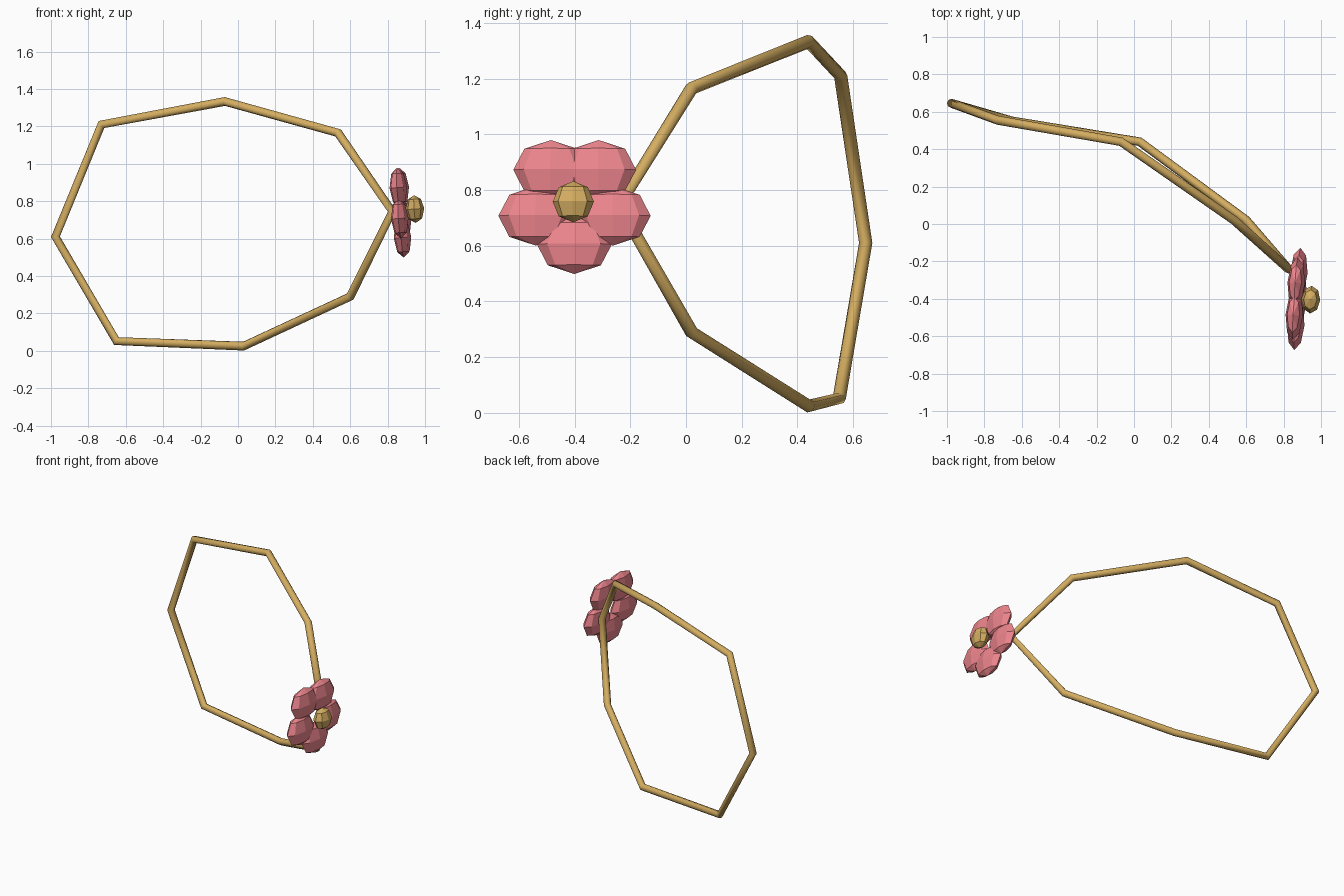
import bpy
from math import sin, cos, tau
from mathutils import Vector, Matrix

if "Cube" in bpy.data.objects:
    bpy.data.objects.remove(bpy.data.objects["Cube"])


def material(name, color):
    m = bpy.data.materials.new(name)
    m.diffuse_color = color
    m.use_nodes = True
    m.node_tree.nodes["Principled BSDF"].inputs["Base Color"].default_value = m.diffuse_color
    return m


gold = material("gold", (0.66, 0.42, 0.12, 1))
pink = material("pink", (0.86, 0.24, 0.27, 1))

# Band: bent eight-sided loop of thin round tube
path = [(0.825, -0.24, 0.745), (0.535, 0.02, 1.165), (-0.07, 0.44, 1.333),
        (-0.73, 0.555, 1.21), (-0.976, 0.645, 0.61), (-0.65, 0.55, 0.052),
        (0.03, 0.44, 0.025), (0.60, 0.02, 0.29)]
curve = bpy.data.curves.new("band", "CURVE")
curve.dimensions = "3D"
curve.bevel_depth = 0.024
curve.bevel_resolution = 2
spline = curve.splines.new("POLY")
spline.points.add(len(path) - 1)
for point, co in zip(spline.points, path):
    point.co = (*co, 1)
spline.use_cyclic_u = True
curve.materials.append(gold)
band = bpy.data.objects.new("band", curve)
bpy.context.collection.objects.link(band)
bpy.context.view_layer.objects.active = band
band.select_set(True)
bpy.ops.object.convert(target="MESH")

# Flower frame: faces +x, tilted slightly
tilt = (Matrix.Translation((0.87, -0.4, 0.753))
        @ Matrix.Rotation(-0.06, 4, "Z") @ Matrix.Rotation(-0.065, 4, "Y"))


def ellipsoid(name, loc, radii, mat):
    bpy.ops.mesh.primitive_uv_sphere_add(segments=8, ring_count=4, radius=1)
    o = bpy.context.object
    o.name = name
    o.data.transform(tilt @ Matrix.LocRotScale(Vector(loc), None, Vector(radii)))
    o.data.materials.append(mat)


# Five flattened petals around the centre, one pointing down
for i in range(5):
    a = -tau / 4 + i * tau / 5
    ellipsoid(f"petal_{i + 1}", (0, 0.146 * cos(a), 0.148 * sin(a)),
              (0.047, 0.135, 0.107), pink)

# Flower centre bead
ellipsoid("flower_centre", (0.076, 0, 0), (0.05, 0.074, 0.074), gold)
